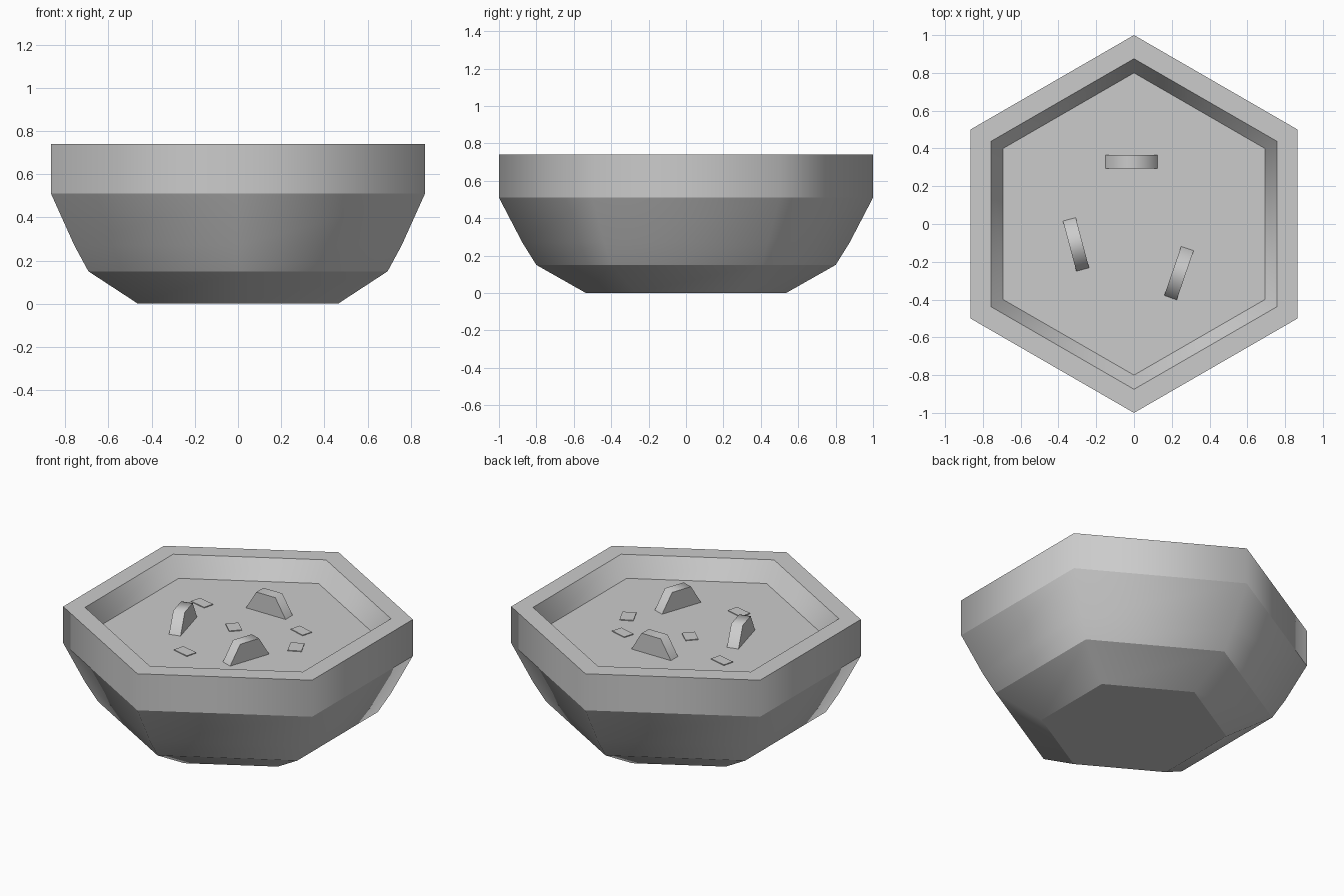
import bpy, bmesh
from math import cos, sin, pi, radians

if "Cube" in bpy.data.objects:
    bpy.data.objects.remove(bpy.data.objects["Cube"])

SOUP_Z = 0.62


def finish(bm, name):
    bmesh.ops.recalc_face_normals(bm, faces=bm.faces)
    mesh = bpy.data.meshes.new(name)
    bm.to_mesh(mesh)
    bm.free()
    ob = bpy.data.objects.new(name, mesh)
    bpy.context.collection.objects.link(ob)
    return ob


def hex_ring(bm, r, z):
    return [bm.verts.new((r * cos(pi / 2 + i * pi / 3), r * sin(pi / 2 + i * pi / 3), z))
            for i in range(6)]


# Bowl: hexagonal loft, smooth around each band, crisp between bands
# (radius, height, crisp ring)
profile = [(0.535, 0.0, True), (0.80, 0.15, True), (0.875, 0.27, False), (1.0, 0.51, True),
           (1.0, 0.74, True), (0.875, 0.74, True), (0.80, SOUP_Z, True)]
bm = bmesh.new()
rings = [hex_ring(bm, r, z) for r, z, _ in profile]
for a, b in zip(rings, rings[1:]):
    for i in range(6):
        j = (i + 1) % 6
        bm.faces.new((a[i], a[j], b[j], b[i])).smooth = True
bm.faces.new(rings[0])
for ring, (_, _, crisp) in zip(rings, profile):
    for i in range(6):
        bm.edges.get((ring[i], ring[(i + 1) % 6])).smooth = not crisp
finish(bm, "bowl")

# Soup surface
bm = bmesh.new()
bm.faces.new(hex_ring(bm, 0.80, SOUP_Z))
soup = finish(bm, "soup_surface")
if soup.data.polygons[0].normal.z < 0:
    soup.data.flip_normals()


# Pieces floating in the soup: extruded trapezoids
def piece(name, x, y, angle, length, width, height, top):
    bm = bmesh.new()
    h, w = length / 2, width / 2
    outline = [(-h, 0), (h, 0), (h * top, height), (-h * top, height)]
    face = bm.faces.new([bm.verts.new((px, -w, pz)) for px, pz in outline])
    ext = bmesh.ops.extrude_face_region(bm, geom=[face])
    bmesh.ops.translate(bm, vec=(0, width, 0),
                        verts=[v for v in ext["geom"] if isinstance(v, bmesh.types.BMVert)])
    ob = finish(bm, name)
    ob.location = (x, y, SOUP_Z)
    ob.rotation_euler.z = radians(angle)
    return ob


# Standing wedges, smooth over the top and crisp at the two sides
wedges = [(-0.013, 0.33, 0), (-0.307, -0.108, -75), (0.238, -0.26, 71)]
for n, (x, y, a) in enumerate(wedges, 1):
    ob = piece(f"standing_chunk_{n}", x, y, a, 0.275, 0.07, 0.118, 0.48)
    ob.data.shade_smooth()
    ob.data.set_sharp_from_angle(angle=radians(70))

# Flat chopped bits
bits = [(-0.39, 0.20, -14, 0.112, 0.067), (0.288, 0.217, -16, 0.108, 0.067),
        (-0.055, 0.037, -43, 0.10, 0.075), (0.39, 0.02, -64, 0.107, 0.08),
        (-0.095, -0.39, -14, 0.112, 0.07)]
for n, (x, y, a, l, w) in enumerate(bits, 1):
    piece(f"flat_bit_{n}", x, y, a, l, w, 0.005, 1.0)
